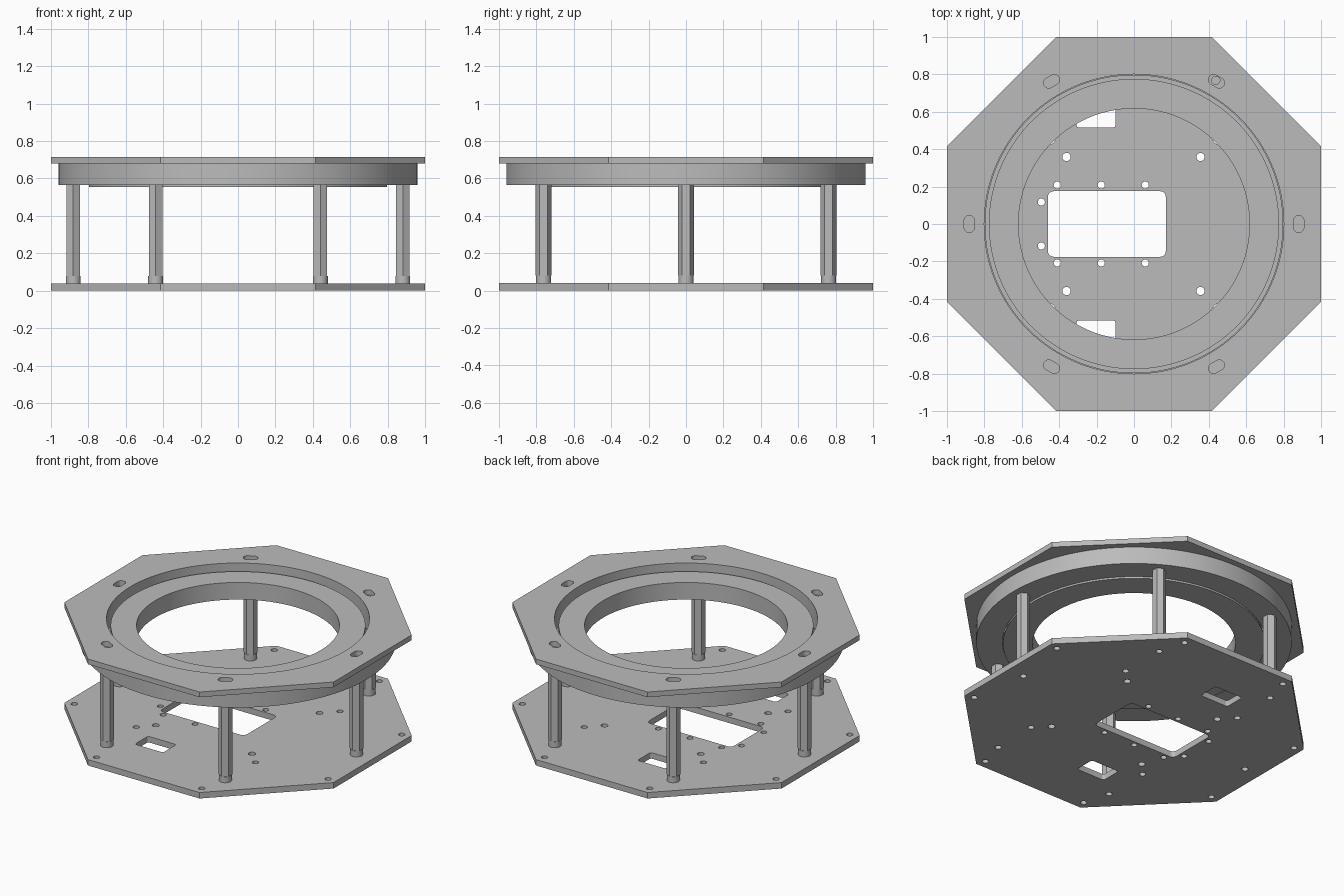
import bpy, bmesh
from math import sin, cos, pi, radians

cube = bpy.data.objects.get("Cube")
if cube:
    bpy.data.objects.remove(cube)

grey = bpy.data.materials.new("plain grey")
grey.use_nodes = True
GREY = (0.5, 0.5, 0.5, 1)
grey.diffuse_color = GREY
grey.node_tree.nodes["Principled BSDF"].inputs["Base Color"].default_value = GREY


def finish(name, mesh):
    """Clean the mesh, link it and smooth its round walls."""
    bm = bmesh.new()
    bm.from_mesh(mesh)
    bmesh.ops.remove_doubles(bm, verts=bm.verts, dist=0.0001)
    bmesh.ops.recalc_face_normals(bm, faces=bm.faces)
    bm.to_mesh(mesh)
    bm.free()
    mesh.materials.clear()
    mesh.materials.append(grey)
    obj = bpy.data.objects.new(name, mesh)
    bpy.context.collection.objects.link(obj)
    bpy.ops.object.select_all(action='DESELECT')
    obj.select_set(True)
    bpy.context.view_layer.objects.active = obj
    bpy.ops.object.shade_smooth_by_angle(angle=radians(30))
    return obj


def ngon(x, y, r, sides=20, turn=0.0):
    return [(x + r * cos(turn + 2 * pi * i / sides),
             y + r * sin(turn + 2 * pi * i / sides)) for i in range(sides)]


def rounded_rect(cx, cy, w, h, r, turn=0.0, steps=6):
    """Rectangle with round corners, turned about its centre."""
    pts = []
    for k, (sx, sy) in enumerate([(1, 1), (-1, 1), (-1, -1), (1, -1)]):
        for i in range(steps + 1):
            a = pi / 2 * (k + i / steps)
            px = sx * (w / 2 - r) + r * cos(a)
            py = sy * (h / 2 - r) + r * sin(a)
            pts.append((cx + px * cos(turn) - py * sin(turn),
                        cy + px * sin(turn) + py * cos(turn)))
    return pts


def slab(name, outlines, z0, z1):
    """Extrude a filled outline; the further outlines become holes."""
    curve = bpy.data.curves.new(name + " outline", 'CURVE')
    curve.dimensions = '2D'
    curve.fill_mode = 'BOTH'
    curve.extrude = (z1 - z0) / 2
    for pts in outlines:
        spline = curve.splines.new('POLY')
        spline.points.add(len(pts) - 1)
        for p, (x, y) in zip(spline.points, pts):
            p.co = (x, y, 0, 1)
        spline.use_cyclic_u = True
    temp = bpy.data.objects.new(name + " outline", curve)
    bpy.context.collection.objects.link(temp)
    graph = bpy.context.evaluated_depsgraph_get()
    mesh = bpy.data.meshes.new_from_object(temp.evaluated_get(graph))
    bpy.data.objects.remove(temp)
    obj = finish(name, mesh)
    obj.location.z = (z0 + z1) / 2
    return obj


def lathe(name, profile, sides=128):
    """Revolve a closed (radius, height) profile about z."""
    n = len(profile)
    verts = [(r * cos(2 * pi * i / sides), r * sin(2 * pi * i / sides), z)
             for i in range(sides) for r, z in profile]
    faces = [(i * n + j, (i + 1) % sides * n + j,
              (i + 1) % sides * n + (j + 1) % n, i * n + (j + 1) % n)
             for i in range(sides) for j in range(n)]
    mesh = bpy.data.meshes.new(name)
    mesh.from_pydata(verts, [], faces)
    return finish(name, mesh)


octagon = ngon(0, 0, 1 / cos(pi / 8), 8, pi / 8)
post_angles = [i * pi / 3 for i in range(6)]
posts = [(0.88 * cos(a), 0.88 * sin(a)) for a in post_angles]

# Base plate: main window, two slots and all the screw holes
holes = [rounded_rect(-0.145, 0, 0.63, 0.35, 0.03)]
for s in (1, -1):
    holes.append(rounded_rect(-0.203, s * 0.585, 0.21, 0.14, 0.015))
    for x in (-0.41, -0.175, 0.06):
        holes.append(ngon(x, s * 0.208, 0.019))
    holes.append(ngon(-0.495, s * 0.117, 0.019))
    for x in (-0.36, 0.355):
        holes.append(ngon(x, s * 0.358, 0.022))
    for x in (-0.443, 0.443):
        holes.append(ngon(x, s * 0.448, 0.02))
holes += [ngon(x, y, 0.02) for x, y in posts]
holes += [ngon(x, y, 0.02) for x, y in ngon(0, 0, 1.02, 8, pi / 8)]
slab("base_plate", [octagon] + holes, 0, 0.04)

# Top plate: round opening and six slots along the rim
slots = [rounded_rect(x, y, 0.055, 0.09, 0.027, a)
         for (x, y), a in zip(posts, post_angles)]
slab("top_plate", [octagon, ngon(0, 0, 0.8, 128)] + slots, 0.68, 0.715)

# Turntable bearing: outer ring with an access hole, stepped inner ring
slab("outer_ring", [ngon(0, 0, 0.96, 128), ngon(0, 0, 0.8, 128),
                    ngon(0.437, 0.767, 0.022)], 0.565, 0.68)
lathe("inner_ring", [(0.617, 0.555), (0.797, 0.555), (0.797, 0.568),
                     (0.775, 0.568), (0.775, 0.67), (0.617, 0.67)])

# Hexagonal posts with round feet
for i, (x, y) in enumerate(posts, 1):
    slab(f"post_{i}", [ngon(x, y, 0.042, 6, pi / 2)], 0.08, 0.565)
    slab(f"post_foot_{i}", [ngon(x, y, 0.04, 24)], 0.04, 0.08)
